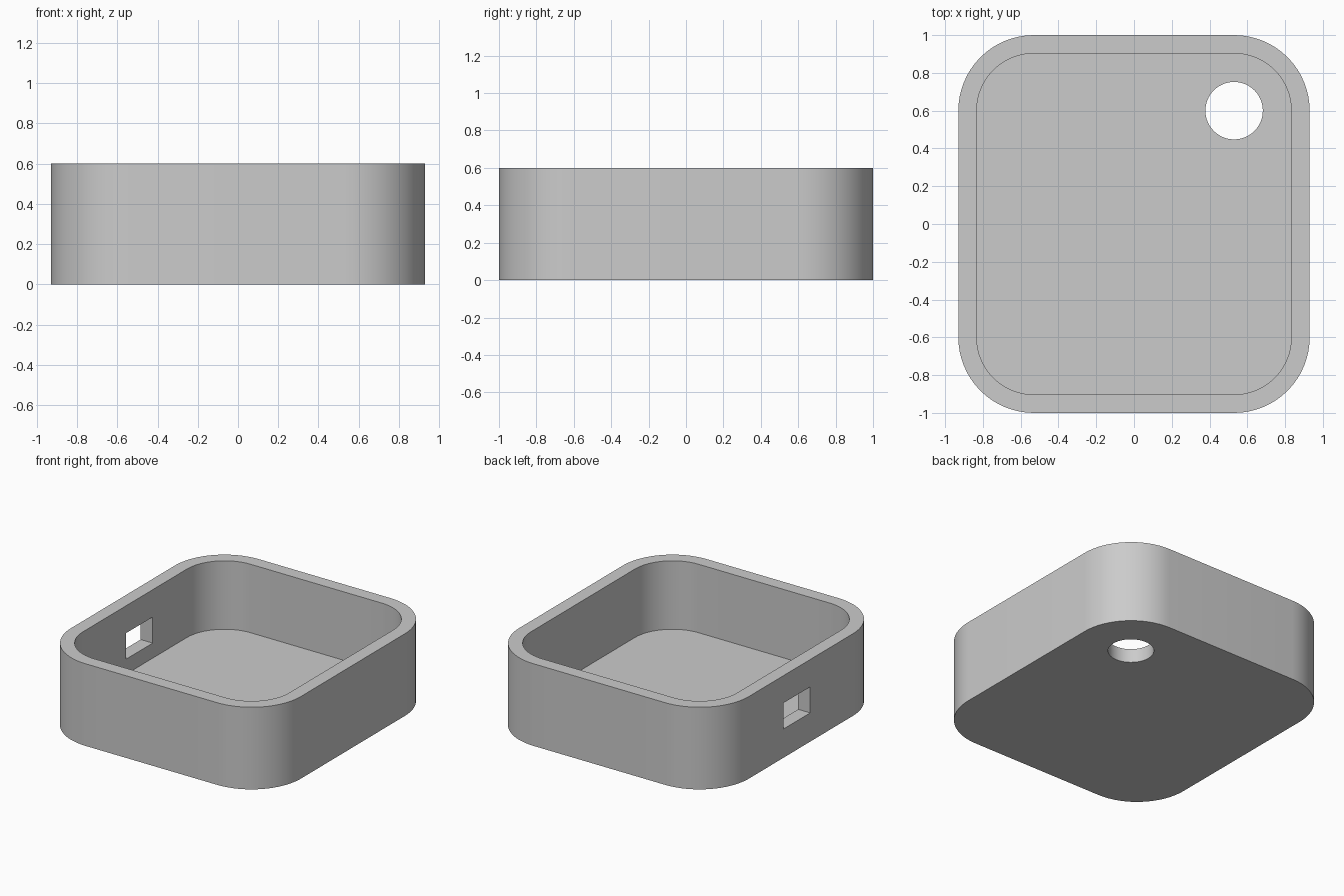
import bpy
import bmesh
from math import cos, sin, pi, radians

if "Cube" in bpy.data.objects:
    bpy.data.objects.remove(bpy.data.objects["Cube"])

HALF_X, HALF_Y, HEIGHT = 0.93, 1.0, 0.6
CORNER, WALL, FLOOR = 0.4, 0.097, 0.1
SEGMENTS = 16

grey = bpy.data.materials.new("plain grey")
grey.use_nodes = True
colour = (0.6, 0.6, 0.6, 1)
grey.diffuse_color = colour
grey.node_tree.nodes["Principled BSDF"].inputs["Base Color"].default_value = colour


def rounded_prism(name, hx, hy, radius, low, high, centre=(0, 0)):
    """Extrude a rounded rectangle (a circle if hx = hy = radius) upwards."""
    bm = bmesh.new()
    outline = []
    for quarter, (sx, sy) in enumerate([(1, 1), (-1, 1), (-1, -1), (1, -1)]):
        for i in range(SEGMENTS + 1):
            a = (quarter + i / SEGMENTS) * pi / 2
            outline.append(bm.verts.new((
                centre[0] + sx * (hx - radius) + radius * cos(a),
                centre[1] + sy * (hy - radius) + radius * sin(a), low)))
    bmesh.ops.remove_doubles(bm, verts=outline, dist=1e-5)
    base = bm.faces.new(sorted_ring(bm, centre) if hx == radius else outline)
    top = bmesh.ops.extrude_face_region(bm, geom=[base])["geom"]
    bmesh.ops.translate(bm, vec=(0, 0, high - low),
                        verts=[v for v in top if isinstance(v, bmesh.types.BMVert)])
    bmesh.ops.recalc_face_normals(bm, faces=bm.faces)
    mesh = bpy.data.meshes.new(name)
    bm.to_mesh(mesh)
    bm.free()
    obj = bpy.data.objects.new(name, mesh)
    bpy.context.collection.objects.link(obj)
    mesh.materials.append(grey)
    return obj


def sorted_ring(bm, centre):
    """Vertices of a full circle in angular order."""
    from math import atan2
    return sorted(bm.verts, key=lambda v: atan2(v.co.y - centre[1], v.co.x - centre[0]))


def cut(target, cutter):
    """Subtract the cutter from the target, then discard it."""
    cutter.hide_render = True
    mod = target.modifiers.new("cut", "BOOLEAN")
    mod.operation, mod.solver, mod.object = "DIFFERENCE", "EXACT", cutter
    bpy.context.view_layer.objects.active = target
    bpy.ops.object.modifier_apply(modifier=mod.name)
    bpy.data.objects.remove(cutter)


# Open tray with rounded corners
tray = rounded_prism("tray", HALF_X, HALF_Y, CORNER, 0, HEIGHT)
cut(tray, rounded_prism("cavity", HALF_X - WALL, HALF_Y - WALL, CORNER - WALL,
                        FLOOR, HEIGHT + 0.2))

# Round hole through the floor, concentric with a back corner
cut(tray, rounded_prism("floor_hole", 0.152, 0.152, 0.152, -0.2, FLOOR + 0.1,
                        (HALF_X - CORNER, HALF_Y - CORNER)))

# Rectangular port through the right side wall
bpy.ops.mesh.primitive_cube_add(size=1, location=(-HALF_X, 0.05, 0.305))
port = bpy.context.object
port.name = "side_port"
port.scale = (0.4, 0.31, 0.19)
cut(tray, port)

# Smooth curved walls, crisp rims
bpy.ops.object.select_all(action="DESELECT")
tray.select_set(True)
bpy.context.view_layer.objects.active = tray
bpy.ops.object.shade_smooth_by_angle(angle=radians(30))
